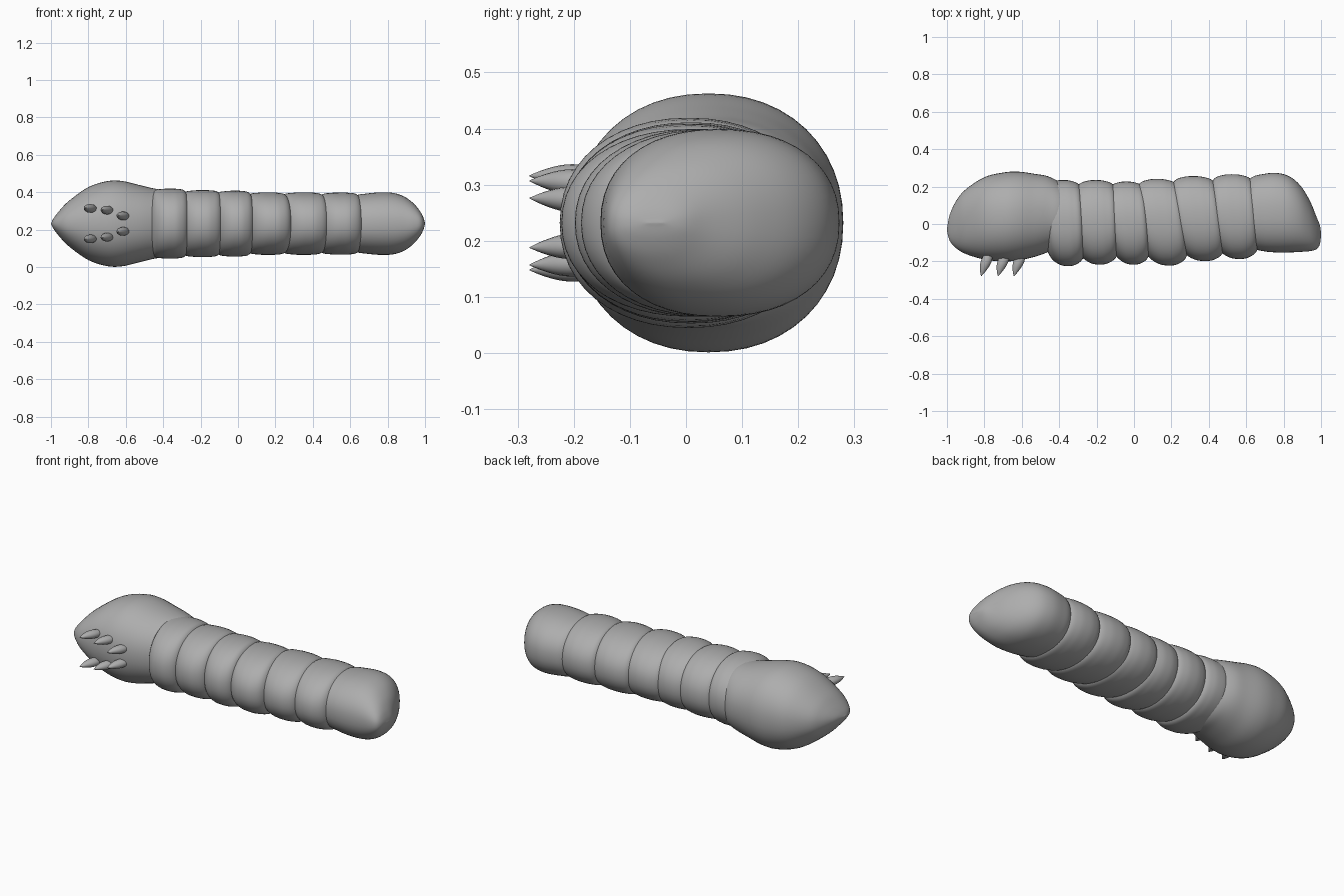
import bpy, bmesh, math
from mathutils import Vector

if "Cube" in bpy.data.objects:
    bpy.data.objects.remove(bpy.data.objects["Cube"])

grey = bpy.data.materials.new("soft_grey")
grey.diffuse_color = (0.42, 0.42, 0.42, 1)
grey.use_nodes = True
grey.node_tree.nodes["Principled BSDF"].inputs["Base Color"].default_value = grey.diffuse_color
ZC = 0.232      # height of the body axis
SIDES = 48


def spline(pts, n=5):
    """Catmull-Rom interpolation through tuples."""
    v = [Vector(p) for p in pts]
    out = []
    for i in range(len(v) - 1):
        a, b, c, d = v[max(i - 1, 0)], v[i], v[i + 1], v[min(i + 2, len(v) - 1)]
        for k in range(n):
            t = k / n
            out.append(0.5 * (2 * b + (c - a) * t + (2 * a - 5 * b + 4 * c - d) * t * t
                              + (3 * b - a - 3 * c + d) * t ** 3))
    return out + [v[-1]]


def finish(name, bm):
    bmesh.ops.recalc_face_normals(bm, faces=bm.faces)
    me = bpy.data.meshes.new(name)
    bm.to_mesh(me)
    bm.free()
    me.materials.append(grey)
    me.polygons.foreach_set("use_smooth", [True] * len(me.polygons))
    ob = bpy.data.objects.new(name, me)
    bpy.context.collection.objects.link(ob)
    return ob


def power(v, p):
    return math.copysign(abs(v) ** p, v)


def loft(name, stations, slant=0.0, p=0.93):
    """Skin rings given as (x, front y, back y, half height)."""
    bm = bmesh.new()
    rings = []
    for s in spline([tuple(s) for s in stations]):
        x, y0, y1, h = s
        yc, hy, h = (y0 + y1) / 2, max((y1 - y0) / 2, 0.001), max(h, 0.001)
        ring = []
        for k in range(SIDES):
            a = 2 * math.pi * k / SIDES
            y = yc + hy * power(math.cos(a), p)
            ring.append(bm.verts.new((x - slant * y, y, ZC + h * power(math.sin(a), p))))
        rings.append(ring)
    for r, q in zip(rings, rings[1:]):
        for k in range(SIDES):
            j = (k + 1) % SIDES
            bm.faces.new((r[k], r[j], q[j], q[k]))
    bm.faces.new(rings[0])
    bm.faces.new(rings[-1])
    return finish(name, bm)


# Swollen head, pointed in height and blunt in depth
loft("head", [
    (-1.0, -0.035, -0.025, 0.0), (-0.985, -0.09, 0.05, 0.03), (-0.95, -0.13, 0.125, 0.075),
    (-0.9, -0.16, 0.185, 0.125), (-0.8, -0.19, 0.25, 0.195), (-0.7, -0.2, 0.275, 0.227),
    (-0.62, -0.195, 0.28, 0.228), (-0.53, -0.175, 0.268, 0.207), (-0.46, -0.15, 0.255, 0.19),
    (-0.40, -0.12, 0.225, 0.178), (-0.34, -0.08, 0.18, 0.15)])

# Body segments: (left seam, right seam, front y, back y, half height, slant)
segments = [
    (-0.45, -0.285, -0.225, 0.235, 0.187, 0.05),
    (-0.285, -0.105, -0.217, 0.235, 0.179, 0.04),
    (-0.105, 0.06, -0.217, 0.227, 0.176, 0.08),
    (0.06, 0.25, -0.222, 0.241, 0.167, 0.13),
    (0.25, 0.45, -0.198, 0.256, 0.167, 0.13),
    (0.45, 0.64, -0.187, 0.266, 0.166, 0.08),
]
# Barrel shape along a segment: (position, front pinch, back pinch, height pinch)
barrel = [(-1.35, 0.10, 0.07, 0.06), (-1.0, 0.04, 0.022, 0.012), (-0.5, 0.008, 0.004, 0.002),
          (0, 0, 0, 0), (0.5, 0.006, 0.004, 0.001), (1.0, 0.036, 0.022, 0.011),
          (1.35, 0.10, 0.07, 0.06)]
for i, (x0, x1, y0, y1, h, slant) in enumerate(segments):
    c, w = (x0 + x1) / 2, (x1 - x0) / 2
    loft(f"body_segment_{i + 1}",
         [(c + u * w, y0 + f, y1 - b, h - z) for u, f, b, z in barrel], slant)

# Tail segment, closing to an off-centre tip
loft("tail", [
    (0.58, -0.06, 0.2, 0.11), (0.63, -0.125, 0.25, 0.15), (0.69, -0.145, 0.267, 0.161),
    (0.76, -0.152, 0.273, 0.167), (0.83, -0.152, 0.255, 0.164), (0.89, -0.149, 0.205, 0.144),
    (0.94, -0.145, 0.125, 0.107), (0.975, -0.135, 0.04, 0.064), (0.993, -0.11, -0.005, 0.028),
    (1.0, -0.065, -0.045, 0.0)], p=0.9)


def claw(name, base, tip, rx, rz):
    """Plump little claw from base to tip."""
    bm = bmesh.new()
    base, tip = Vector(base), Vector(tip)
    rings = []
    for t, r in spline([(0, 0.75), (0.3, 1.0), (0.55, 0.9), (0.8, 0.5), (1, 0.03)], 3):
        o = base.lerp(tip, t)
        rings.append([bm.verts.new((o.x + rx * r * math.cos(k * math.pi / 8), o.y,
                                    o.z + rz * r * math.sin(k * math.pi / 8)))
                      for k in range(16)])
    for r, q in zip(rings, rings[1:]):
        for k in range(16):
            j = (k + 1) % 16
            bm.faces.new((r[k], r[j], q[j], q[k]))
    bm.faces.new(rings[0])
    bm.faces.new(rings[-1])
    finish(name, bm)


# Two rows of three claws, mirrored about the body axis
for i, (x, dz) in enumerate([(-0.775, 0.08), (-0.685, 0.071), (-0.6, 0.04)]):
    for side, s in (("upper", 1), ("lower", -1)):
        claw(f"claw_{side}_{i + 1}", (x, -0.155, ZC + s * dz),
             (x - 0.042, -0.279, ZC + s * (dz + 0.004)), 0.029, 0.023)
